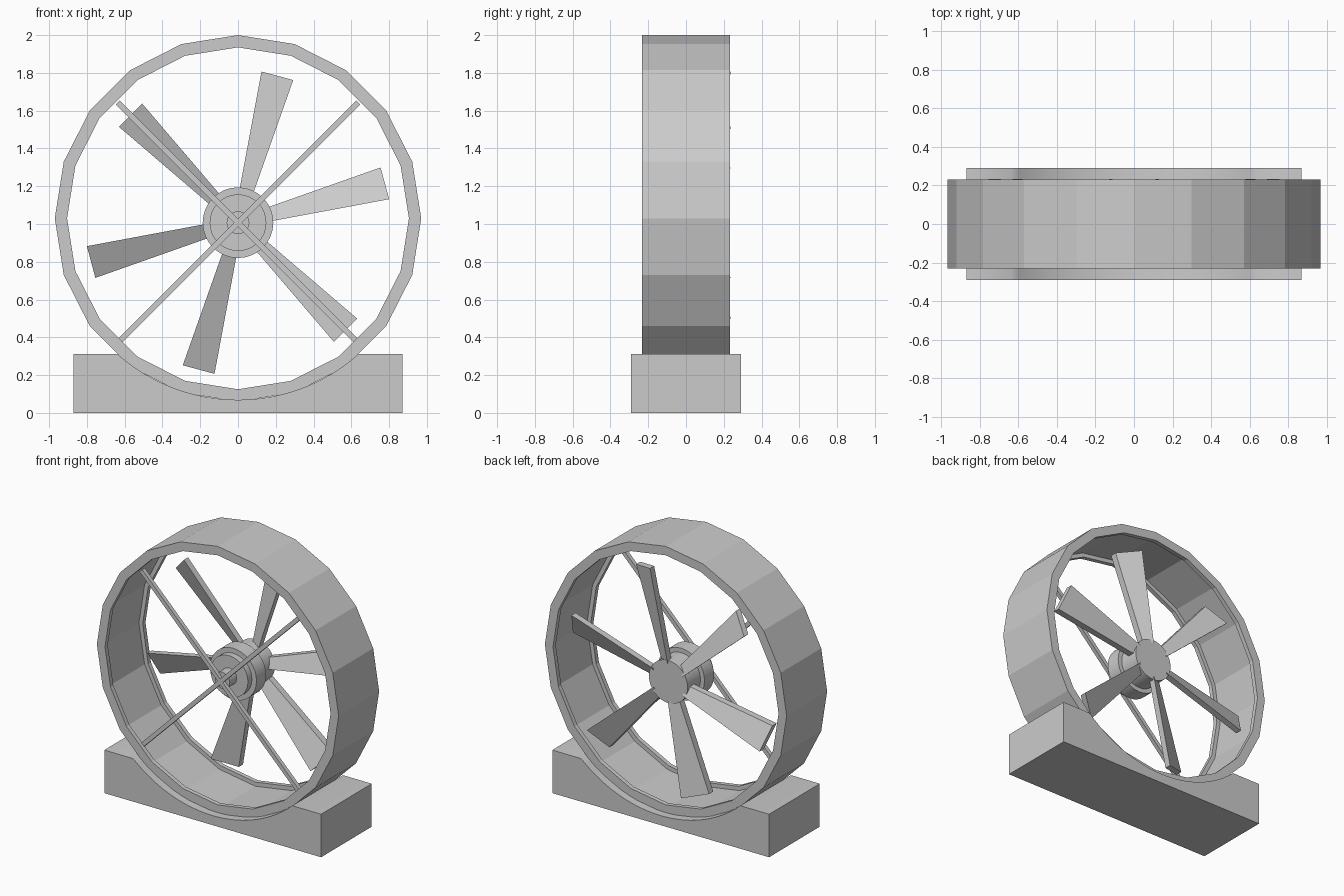
import bpy
import bmesh
from math import sin, cos, asin, radians, pi
from mathutils import Vector

cube = bpy.data.objects.get("Cube")
if cube:
    bpy.data.objects.remove(cube, do_unlink=True)

grey = bpy.data.materials.new("plain_grey")
grey.use_nodes = True
grey.diffuse_color = (0.6, 0.6, 0.6, 1)
grey.node_tree.nodes["Principled BSDF"].inputs["Base Color"].default_value = (0.6, 0.6, 0.6, 1)

RING_Z, RING_R = 1.03, 0.97
HUB = Vector((0, 0, 1.007))


def finish(name, bm, smooth_angle=0):
    bmesh.ops.remove_doubles(bm, verts=bm.verts, dist=1e-5)
    bmesh.ops.recalc_face_normals(bm, faces=bm.faces)
    mesh = bpy.data.meshes.new(name)
    bm.to_mesh(mesh)
    bm.free()
    mesh.materials.append(grey)
    obj = bpy.data.objects.new(name, mesh)
    bpy.context.collection.objects.link(obj)
    if smooth_angle:
        bpy.ops.object.select_all(action="DESELECT")
        obj.select_set(True)
        bpy.context.view_layer.objects.active = obj
        bpy.ops.object.shade_smooth_by_angle(angle=radians(smooth_angle))
    return obj


def lathe(name, profile, sides, height, closed=False, smooth_angle=0):
    """Turn (radius, y) points around the y axis, with a corner at the top."""
    bm = bmesh.new()
    verts = [bm.verts.new((0, y, r)) for r, y in profile]
    pairs = list(zip(verts, verts[1:] + verts[:1]))
    edges = [bm.edges.new(p) for p in (pairs if closed else pairs[:-1])]
    bmesh.ops.spin(bm, geom=verts + edges, cent=(0, 0, 0), axis=(0, 1, 0),
                   angle=2 * pi, steps=sides, use_merge=True)
    obj = finish(name, bm, smooth_angle)
    obj.location.z = height
    return obj


def tapered_bar(name, y, angle, r0, r1, w0, w1, depth, slope=0):
    """Bar along a radius of the hub; slope pushes one edge back along y."""
    a = radians(angle)
    along = Vector((cos(a), 0, sin(a)))
    across = Vector((-sin(a), slope, cos(a)))
    bm = bmesh.new()
    bmesh.ops.create_cube(bm, size=1)
    for v in bm.verts:
        r, w = (r1, w1) if v.co.x > 0 else (r0, w0)
        v.co = (HUB + along * r + across * (v.co.y * w)
                + Vector((0, y + v.co.z * depth, 0)))
    return finish(name, bm)


# Faceted ring with an inward lip at each end
half, lip, wall, inner = 0.232, 0.2, 0.935, 0.905
lathe("outer_ring", [(RING_R, -half), (RING_R, half), (inner, half), (inner, lip),
                     (wall, lip), (wall, -lip), (inner, -lip), (inner, -half)],
      20, RING_Z, closed=True)

# Base block with a round cradle that the ring is seated in
base_x, base_y, base_z, cradle_r = 0.87, 0.29, 0.312, 0.961
reach = asin((cradle_r ** 2 - (RING_Z - base_z) ** 2) ** 0.5 / cradle_r)
outline = [(base_x, base_z), (base_x, 0), (-base_x, 0), (-base_x, base_z)]
steps = 24
for i in range(steps + 1):
    a = -reach + 2 * reach * i / steps
    outline.append((cradle_r * sin(a), RING_Z - cradle_r * cos(a)))
bm = bmesh.new()
side = bm.faces.new([bm.verts.new((x, -base_y, z)) for x, z in outline])
grown = bmesh.ops.extrude_face_region(bm, geom=[side])["geom"]
bmesh.ops.translate(bm, vec=(0, 2 * base_y, 0),
                    verts=[g for g in grown if isinstance(g, bmesh.types.BMVert)])
bm.faces.ensure_lookup_table()
if not any(abs(f.normal.y) > 0.9 and f.calc_center_median().y < 0 for f in bm.faces):
    bm.faces.new([v for v in side.verts])
finish("base_block", bm, smooth_angle=50)

# Stepped motor and the rotor disc behind it
lathe("motor", [(0, -0.18), (0.06, -0.18), (0.06, -0.1), (0.15, -0.1), (0.15, -0.055),
                (0.187, -0.055), (0.187, 0.055), (0, 0.055)], 32, HUB.z, smooth_angle=30)
lathe("rotor_disc", [(0, 0.05), (0.155, 0.05), (0.155, 0.203), (0, 0.203)],
      32, HUB.z, smooth_angle=30)

# Crossed support rods at the front
for i, angle in enumerate((45, 135)):
    tapered_bar(f"support_rod_{i + 1}", -0.19, angle, -0.9, 0.9, 0.03, 0.03, 0.03)

# Six pitched fan blades
for i in range(6):
    tapered_bar(f"blade_{i + 1}", 0.17, 15 + 60 * i,
                0.13, 0.805, 0.069, 0.174, 0.048, slope=0.47)
